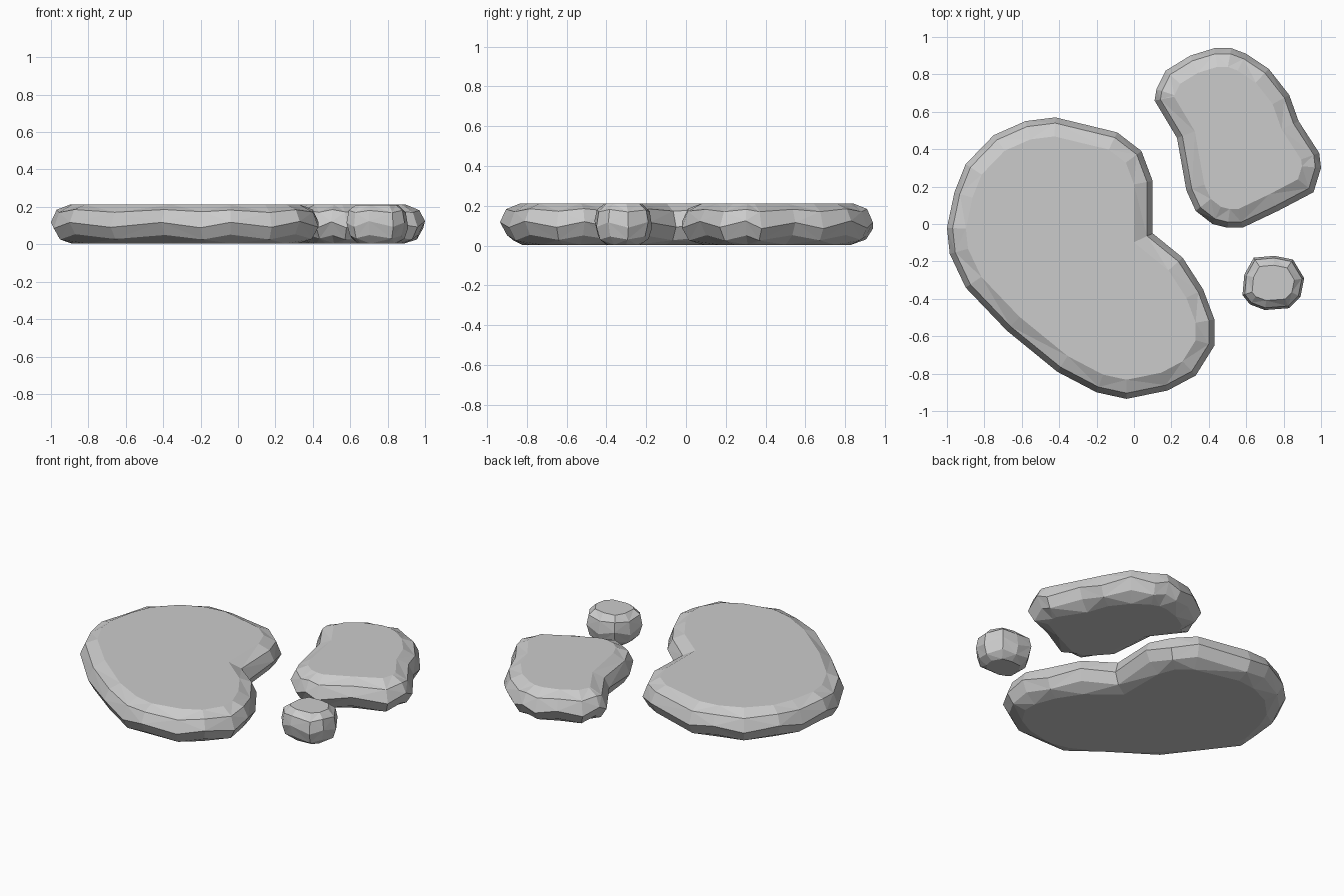
import bpy, bmesh, random
from mathutils import Vector

if "Cube" in bpy.data.objects:
    bpy.data.objects.remove(bpy.data.objects["Cube"])

random.seed(4)


def inset_ring(pts, dist):
    """Move a counter-clockwise outline inward along its corner bisectors."""
    out = []
    n = len(pts)
    for i, p in enumerate(pts):
        a = (p - pts[i - 1]).normalized()
        b = (pts[(i + 1) % n] - p).normalized()
        na, nb = Vector((-a.y, a.x)), Vector((-b.y, b.x))
        m = (na + nb).normalized()
        out.append(p + m * dist / max(m.dot(na), 0.7))
    return out


def pebble(name, outline, profile):
    """Flat stone: rings of the outline following a rounded edge profile."""
    pts = [Vector(p) for p in outline]
    area = sum(pts[i - 1].cross(pts[i]) for i in range(len(pts)))
    if area < 0:
        pts.reverse()
    n = len(pts)
    bm = bmesh.new()
    rings = []
    for inset, z, wobble in profile:
        ring = []
        for i, p in enumerate(inset_ring(pts, inset)):
            dz = wobble * (1 if i % 2 else -1) * random.uniform(0.5, 1)
            ring.append(bm.verts.new((p.x, p.y, z + dz)))
        rings.append(ring)
    for r, (lo, hi) in enumerate(zip(rings, rings[1:])):
        for i in range(n):
            j = (i + 1) % n
            # alternate diagonals give the chiselled facets
            if (i + r) % 2:
                bm.faces.new((lo[i], lo[j], hi[j]))
                bm.faces.new((lo[i], hi[j], hi[i]))
            else:
                bm.faces.new((lo[i], lo[j], hi[i]))
                bm.faces.new((lo[j], hi[j], hi[i]))
    caps = [bm.faces.new(rings[-1]), bm.faces.new(rings[0][::-1])]
    bmesh.ops.triangulate(bm, faces=caps)
    me = bpy.data.meshes.new(name)
    bm.to_mesh(me)
    bm.free()
    ob = bpy.data.objects.new(name, me)
    bpy.context.collection.objects.link(ob)
    return ob


# edge profiles: inset, height, zigzag
wide_edge = [(0.11, 0.004, 0.0), (0.035, 0.04, 0.015), (0.0, 0.105, 0.02),
             (0.03, 0.178, 0.008), (0.10, 0.212, 0.0)]
small_edge = [(0.06, 0.004, 0.0), (0.018, 0.04, 0.01), (0.0, 0.105, 0.02),
              (0.012, 0.175, 0.008), (0.05, 0.211, 0.0)]

# large kidney-shaped stone
pebble("large_stone", [
    (0.10, -0.05), (0.10, 0.23), (0.04, 0.39), (-0.09, 0.49), (-0.42, 0.57),
    (-0.58, 0.55), (-0.75, 0.475), (-0.90, 0.32), (-0.96, 0.17), (-1.0, -0.02),
    (-0.985, -0.16), (-0.90, -0.34), (-0.68, -0.57), (-0.41, -0.79),
    (-0.20, -0.90), (-0.04, -0.935), (0.18, -0.89), (0.33, -0.81),
    (0.43, -0.65), (0.43, -0.51), (0.37, -0.35), (0.26, -0.18)], wide_edge)

# medium bean-shaped stone
pebble("medium_stone", [
    (0.11, 0.66), (0.23, 0.46), (0.28, 0.18), (0.33, 0.07), (0.42, 0.0),
    (0.50, -0.02), (0.58, -0.02), (0.77, 0.07), (0.96, 0.17), (1.0, 0.30),
    (0.99, 0.38), (0.88, 0.55), (0.83, 0.69), (0.72, 0.83), (0.60, 0.91),
    (0.52, 0.94), (0.43, 0.94), (0.30, 0.90), (0.17, 0.82), (0.12, 0.72)], wide_edge)

# small cobble
pebble("small_stone", [
    (0.58, -0.38), (0.59, -0.27), (0.64, -0.18), (0.75, -0.17), (0.85, -0.19),
    (0.91, -0.29), (0.89, -0.39), (0.83, -0.45), (0.70, -0.46), (0.62, -0.43)],
    small_edge)
